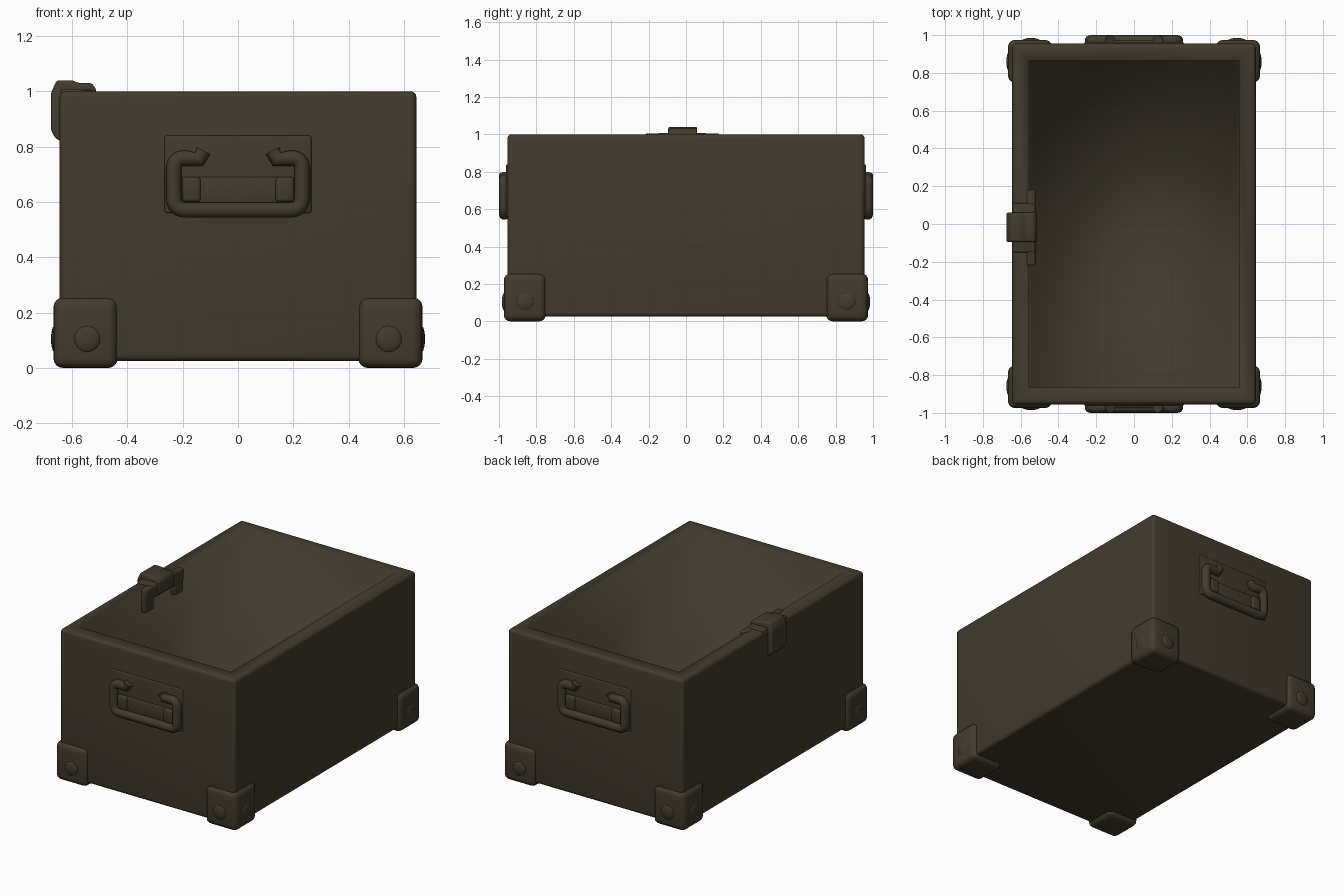
import bpy, bmesh, math
from mathutils import Vector, Matrix

if "Cube" in bpy.data.objects:
    bpy.data.objects.remove(bpy.data.objects["Cube"])

mat = bpy.data.materials.new("dark olive brown")
mat.diffuse_color = (0.053, 0.043, 0.027, 1)
mat.use_nodes = True
mat.node_tree.nodes["Principled BSDF"].inputs["Base Color"].default_value = mat.diffuse_color


def finish(bm, name):
    bmesh.ops.recalc_face_normals(bm, faces=bm.faces)
    me = bpy.data.meshes.new(name)
    bm.to_mesh(me)
    bm.free()
    ob = bpy.data.objects.new(name, me)
    bpy.context.collection.objects.link(ob)
    me.materials.append(mat)
    for p in me.polygons:
        p.use_smooth = True
    return ob


def cube(bm, lo, hi):
    """Axis aligned box between two opposite corners."""
    a, b = Vector(lo), Vector(hi)
    m = Matrix.Translation((a + b) / 2) @ Matrix.Diagonal([abs(v) for v in (b - a)] + [1])
    bmesh.ops.create_cube(bm, size=1, matrix=m)


def box(name, lo, hi, r=0.02, seg=3):
    bm = bmesh.new()
    cube(bm, lo, hi)
    if r:
        bmesh.ops.bevel(bm, geom=bm.edges[:], offset=r, segments=seg,
                        profile=0.5, affect='EDGES', clamp_overlap=True)
    return finish(bm, name)


def prism_xz(name, pts, y0, y1, r):
    """Profile in x, z extruded along y with rounded edges."""
    bm = bmesh.new()
    f = bm.faces.new([bm.verts.new((x, y0, z)) for x, z in pts])
    ext = bmesh.ops.extrude_face_region(bm, geom=[f], use_keep_orig=True)
    for v in ext["geom"]:
        if isinstance(v, bmesh.types.BMVert):
            v.co.y = y1
    bmesh.ops.recalc_face_normals(bm, faces=bm.faces)
    bmesh.ops.bevel(bm, geom=bm.edges[:], offset=r, segments=3,
                    profile=0.5, affect='EDGES', clamp_overlap=True)
    return finish(bm, name)


def rounded(pts, r, n=6):
    """Polyline with its inner corners rounded off."""
    pts = [Vector(p) for p in pts]
    out = [pts[0]]
    for a, b, c in zip(pts, pts[1:], pts[2:]):
        s, e = b + (a - b).normalized() * r, b + (c - b).normalized() * r
        for i in range(n + 1):
            t = i / n
            out.append(s * (1 - t) ** 2 + b * 2 * t * (1 - t) + e * t * t)
    return out + [pts[-1]]


def tube(name, pts, r):
    cu = bpy.data.curves.new(name, 'CURVE')
    cu.dimensions = '3D'
    cu.bevel_depth, cu.bevel_resolution, cu.use_fill_caps = r, 3, True
    sp = cu.splines.new('POLY')
    sp.points.add(len(pts) - 1)
    for p, q in zip(sp.points, pts):
        p.co = (*q, 1)
    sp.use_smooth = True
    cu.materials.append(mat)
    ob = bpy.data.objects.new(name, cu)
    bpy.context.collection.objects.link(ob)
    bpy.ops.object.select_all(action='DESELECT')
    ob.select_set(True)
    bpy.context.view_layer.objects.active = ob
    bpy.ops.object.convert(target='MESH')


# Hollow crate body
FLOOR = 0.10
bm = bmesh.new()
cube(bm, (-0.645, -0.955, 0.025), (0.645, 0.955, 1.0))
top = max(bm.faces, key=lambda f: f.calc_center_median().z)
bmesh.ops.inset_region(bm, faces=[top], thickness=0.09, use_even_offset=True)
bmesh.ops.inset_region(bm, faces=[top], thickness=0.002, use_even_offset=True)
for v in top.verts:
    v.co.z = FLOOR
inner = {e for e in bm.edges if all(v.co.z < 0.5 and abs(v.co.x) < 0.6 for v in e.verts)}
flat_rim = {e for e in bm.edges if len(e.link_faces) == 2 and e.calc_face_angle(0) < 0.1}
edges = [e for e in bm.edges if e not in inner and e not in flat_rim
         and any(abs(v.co.x) > 0.6 for v in e.verts)]
rim = [e for e in bm.edges if e not in edges and e not in flat_rim
       and all(v.co.z > 0.9 for v in e.verts)]
bmesh.ops.bevel(bm, geom=edges + rim, offset=0.022, segments=4, profile=0.5, affect='EDGES')
body = finish(bm, "crate_body")

# Cutter keeping the corner guards out of the cavity
cutter = box("cavity_cutter", (-0.57, -0.88, FLOOR - 0.02), (0.57, 0.88, 1.2), 0)
cutter.hide_render = True
cutter.hide_viewport = False
cutter.display_type = 'WIRE'

# Corner guards with a soft rivet on both outer sides
for sx in (-1, 1):
    for sy in (-1, 1):
        guard = box("corner_guard", (sx * 0.435, sy * 0.75, 0), (sx * 0.667, sy * 0.974, 0.255), 0.035, 4)
        mod = guard.modifiers.new("hollow", 'BOOLEAN')
        mod.operation, mod.solver, mod.object = 'DIFFERENCE', 'EXACT', cutter
        bpy.ops.object.select_all(action='DESELECT')
        bpy.context.view_layer.objects.active = guard
        guard.select_set(True)
        bpy.ops.object.modifier_apply(modifier=mod.name)
        bpy.ops.object.shade_smooth_by_angle(angle=math.radians(40))
        for loc, size in (((sx * 0.545, sy * 0.968, 0.105), (0.05, 0.017, 0.05)),
                          ((sx * 0.661, sy * 0.86, 0.105), (0.015, 0.05, 0.05))):
            bm = bmesh.new()
            bmesh.ops.create_uvsphere(bm, u_segments=16, v_segments=10, radius=1,
                                      matrix=Matrix.Translation(loc) @ Matrix.Diagonal((*size, 1)))
            finish(bm, "guard_rivet")

# Carrying handles on the two short ends
for sy in (-1, 1):
    y = sy * 0.971
    path = [(-0.125, y, 0.785), (-0.14, y, 0.755), (-0.232, y, 0.762), (-0.232, y, 0.571),
            (0.232, y, 0.571), (0.232, y, 0.762), (0.14, y, 0.755), (0.125, y, 0.785)]
    path = rounded(path[:2], 0.01)[:1] + rounded(path[1:-1], 0.045) + path[-1:]
    tube("handle", path, 0.029)
    box("handle_plate", (-0.265, sy * 0.93, 0.56), (0.265, sy * 0.963, 0.84), 0.008)
    box("handle_bar", (-0.2, sy * 0.94, 0.595), (0.2, sy * 0.971, 0.69), 0.008)
    for sx in (-1, 1):
        box("handle_clip", (sx * 0.135, sy * 0.94, 0.6), (sx * 0.203, sy * 0.985, 0.69), 0.012)

# Latch hooked over the left rim
prism_xz("latch_hook", [(-0.676, 0.995), (-0.655, 1.04), (-0.6, 1.04), (-0.575, 1.03), (-0.53, 1.03),
                        (-0.513, 1.01), (-0.513, 0.93), (-0.56, 0.93), (-0.56, 0.98), (-0.63, 0.98),
                        (-0.63, 0.815), (-0.66, 0.83), (-0.676, 0.86)], -0.095, 0.06, 0.009)
box("latch_strap", (-0.64, -0.15, 0.97), (-0.525, 0.11, 1.008), 0.008)
box("latch_bridge", (-0.57, -0.22, 0.92), (-0.522, 0.18, 1.004), 0.01)
for y0, y1 in ((-0.22, -0.13), (0.09, 0.18)):
    box("latch_leg", (-0.57, y0, 0.85), (-0.524, y1, 1.0), 0.012)
